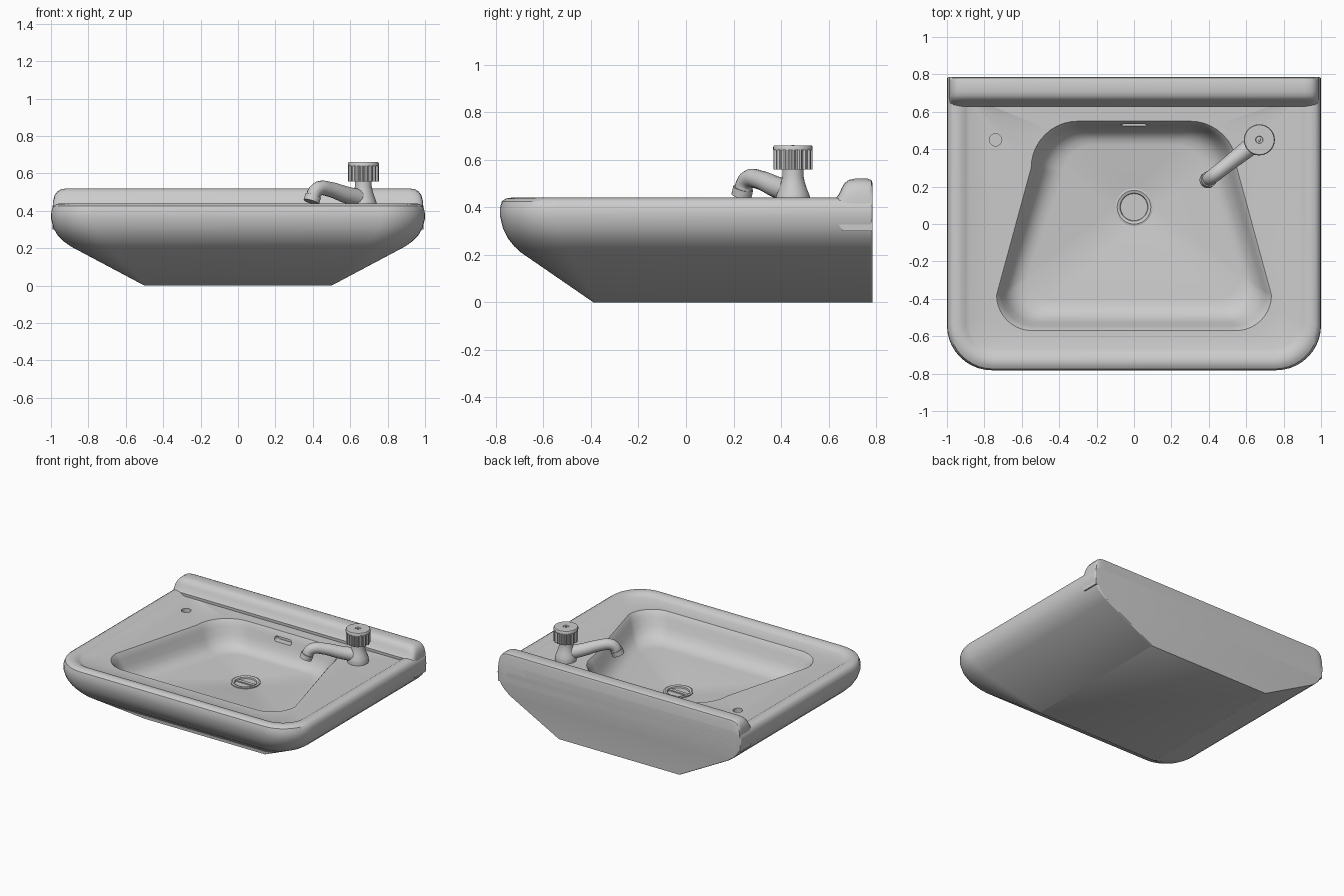
import bpy, bmesh, math
from mathutils import Vector

if "Cube" in bpy.data.objects:
    bpy.data.objects.remove(bpy.data.objects["Cube"])

GREY = (0.6, 0.6, 0.6, 1)
mat = bpy.data.materials.new("light grey ceramic")
mat.use_nodes = True
mat.diffuse_color = GREY
mat.node_tree.nodes["Principled BSDF"].inputs["Base Color"].default_value = GREY


def finish(ob, angle=35):
    """Give an object the material and smooth shading with sharp edges."""
    ob.data.materials.clear()
    ob.data.materials.append(mat)
    bpy.ops.object.select_all(action="DESELECT")
    ob.select_set(True)
    bpy.context.view_layer.objects.active = ob
    bpy.ops.object.shade_smooth_by_angle(angle=math.radians(angle))
    return ob


def loft(name, rings, angle=35):
    """Skin a list of equal-length rings and cap both ends."""
    bm = bmesh.new()
    loops = [[bm.verts.new(p) for p in ring] for ring in rings]
    for a, b in zip(loops, loops[1:]):
        for i in range(len(a)):
            j = (i + 1) % len(a)
            bm.faces.new((a[i], a[j], b[j], b[i]))
    bm.faces.new(loops[0][::-1])
    bm.faces.new(loops[-1])
    bmesh.ops.recalc_face_normals(bm, faces=bm.faces)
    me = bpy.data.meshes.new(name)
    bm.to_mesh(me)
    bm.free()
    ob = bpy.data.objects.new(name, me)
    bpy.context.collection.objects.link(ob)
    return finish(ob, angle)


def outline(z, x_back, x_front, y_back, y_front, r_back, r_front, seg=10):
    """Trapezoid with rounded corners, wider or narrower at the back."""
    pts = []
    corners = ((x_back, y_back, r_back, 0), (-x_back, y_back, r_back, 1),
               (-x_front, y_front, r_front, 2), (x_front, y_front, r_front, 3))
    for x, y, r, quarter in corners:
        cx = x - math.copysign(r, x)
        cy = y - r if quarter < 2 else y + r
        for i in range(seg + 1):
            a = (quarter + i / seg) * math.pi / 2
            pts.append((cx + r * math.cos(a), cy + r * math.sin(a), z))
    return pts


def circle(x, y, z, r, n=40):
    return [(x + r * math.cos(math.tau * i / n), y + r * math.sin(math.tau * i / n), z)
            for i in range(n)]


def revolve(name, x, y, profile, n=40):
    return loft(name, [circle(x, y, z, r, n) for r, z in profile])


# Basin: outside from the base to the rim (z, half width, front, front radius)
BACK = 0.785
shell = [(0, 0.5, -0.39, 0.01), (0.21, 0.895, -0.695, 0.2), (0.235, 0.93, -0.722, 0.22),
         (0.27, 0.965, -0.75, 0.235), (0.31, 0.988, -0.77, 0.24), (0.36, 1, -0.782, 0.24),
         (0.4, 0.998, -0.782, 0.24), (0.425, 0.988, -0.775, 0.235), (0.437, 0.97, -0.757, 0.22)]
rings = [outline(z, w, w, BACK, f, 0.01, r) for z, w, f, r in shell]
# Raised rim and the sunken ledge
for z, w, f, r in ((0.44, 0.945, -0.735, 0.2), (0.437, 0.92, -0.71, 0.18),
                   (0.425, 0.9, -0.69, 0.16), (0.417, 0.88, -0.67, 0.14)):
    rings.append(outline(z, w, w, 0.68, f, 0.01, r))
# Bowl, given as inset from its mouth
for z, d in ((0.415, 0), (0.4, 0.012), (0.37, 0.025), (0.32, 0.045), (0.28, 0.065),
             (0.25, 0.095), (0.232, 0.13), (0.225, 0.17)):
    rings.append(outline(z, 0.55 - d, 0.735 - d, 0.55 - d * 0.75, -0.57 + d, 0.25 - d / 2, 0.19 - d / 3))
# Drain well, sunk in the floor
DX, DY = 0, 0.09
for z, r in ((0.218, 0.105), (0.21, 0.075), (0.14, 0.07)):
    rings.append(outline(z, r, r, DY + r, DY - r, r, r))
basin = loft("basin", rings)

# Tap hole and overflow slot
hole = revolve("tap_hole_cutter", -0.74, 0.45, [(0.033, 0.36), (0.033, 0.5)], 24)
slot = loft("overflow_cutter", [[(x, y, z + 0.36) for x, z, _ in
            outline(0, 0.07, 0.07, 0.018, -0.018, 0.017, 0.017, 6)] for y in (0.47, 0.57)])
for cutter in (hole, slot):
    cutter.hide_render = True
    mod = basin.modifiers.new("cut", "BOOLEAN")
    mod.operation, mod.solver, mod.object = "DIFFERENCE", "EXACT", cutter
    bpy.context.view_layer.objects.active = basin
    bpy.ops.object.modifier_apply(modifier=mod.name)
    bpy.data.objects.remove(cutter)
finish(basin)

# Splashback: one profile carried across, lower at its rounded ends
profile = [(BACK, 0.3), (BACK, 0.5), (0.78, 0.514), (0.765, 0.52), (0.71, 0.52), (0.685, 0.515),
           (0.668, 0.502), (0.655, 0.48), (0.645, 0.457), (0.628, 0.436), (0.628, 0.4), (0.66, 0.3)]
ends = [(0.992, 0.5), (0.988, 0.7), (0.98, 0.84), (0.965, 0.93), (0.945, 0.98), (0.915, 1)]
stations = [(-x, s) for x, s in ends] + [(x, s) for x, s in reversed(ends)]
loft("splashback", [[(x, y, 0.3 + (z - 0.3) * s) for y, z in profile] for x, s in stations])

# Drain flange and crossbar
revolve("drain_flange", DX, DY, [(0.1, 0.212), (0.1, 0.224), (0.09, 0.227), (0.075, 0.222),
                                 (0.07, 0.205), (0.07, 0.18)])
bpy.ops.mesh.primitive_cube_add(size=1, location=(DX, DY, 0.21))
bar = bpy.context.object
bar.name = "drain_crossbar"
bar.scale = (0.142, 0.025, 0.02)
finish(bar)

# Tap body
TX, TY = 0.67, 0.45
revolve("tap_body", TX, TY, [(0.072, 0.41), (0.073, 0.435), (0.068, 0.455), (0.058, 0.48),
                             (0.05, 0.505), (0.045, 0.53), (0.045, 0.57)])

# Spout: tapered tube rising from the body and bending down
path = [(0.67, 0.45, 0.462, 0.05), (0.58, 0.38, 0.485, 0.045), (0.49, 0.31, 0.515, 0.04),
        (0.435, 0.267, 0.52, 0.039), (0.41, 0.248, 0.5, 0.038), (0.4, 0.24, 0.47, 0.038)]
curve = bpy.data.curves.new("spout", "CURVE")
curve.dimensions = "3D"
curve.bevel_depth = 1
curve.bevel_resolution = 5
curve.use_fill_caps = True
spline = curve.splines.new("BEZIER")
spline.bezier_points.add(len(path) - 1)
for point, (x, y, z, r) in zip(spline.bezier_points, path):
    point.co, point.radius = (x, y, z), r
    point.handle_left_type = point.handle_right_type = "AUTO"
spout = bpy.data.objects.new("spout", curve)
bpy.context.collection.objects.link(spout)
bpy.ops.object.select_all(action="DESELECT")
spout.select_set(True)
bpy.context.view_layer.objects.active = spout
bpy.ops.object.convert(target="MESH")
finish(bpy.context.object)

# Nozzle collar at the spout's end
aim = Vector((-0.3, -0.23, -1))
bpy.ops.mesh.primitive_cylinder_add(vertices=24, radius=0.043, depth=0.035, location=(0.397, 0.237, 0.464))
nozzle = bpy.context.object
nozzle.name = "nozzle"
nozzle.rotation_euler = aim.to_track_quat("Z", "Y").to_euler()
finish(nozzle)

# Knob: ribbed grip under a smooth cap with a centre screw
RIBS = 18
grip = []
for z in (0.558, 0.648):
    ring = []
    for i in range(RIBS * 4):
        a = math.tau * i / (RIBS * 4)
        r = 0.083 if i % 4 < 2 else 0.075
        ring.append((TX + r * math.cos(a), TY + r * math.sin(a), z))
    grip.append(ring)
loft("knob_grip", grip, 25)
revolve("knob_cap", TX, TY, [(0.083, 0.64), (0.083, 0.654), (0.079, 0.66), (0.02, 0.66),
                             (0.018, 0.656), (0.008, 0.656), (0.007, 0.661)])
